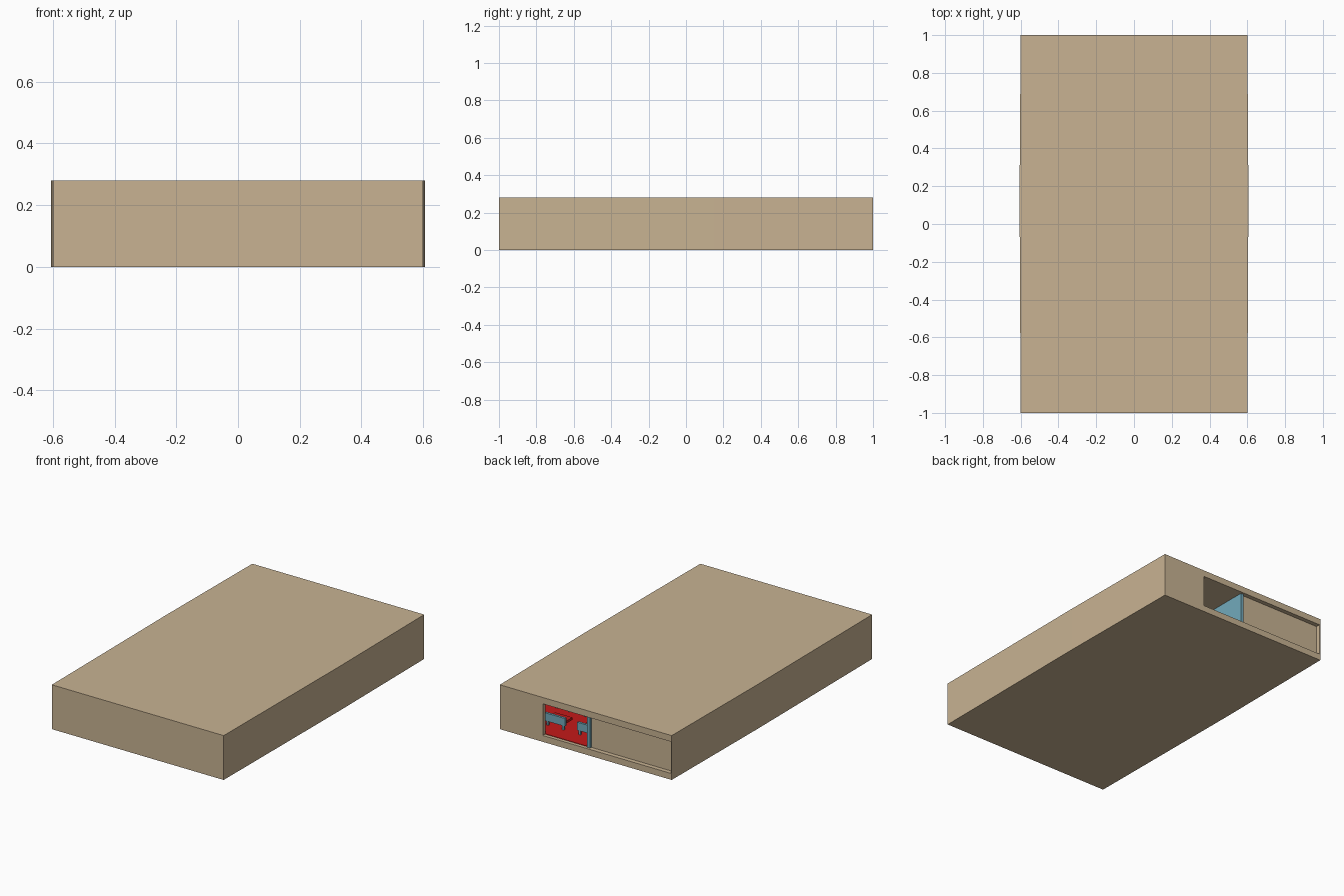
import bpy, bmesh

if "Cube" in bpy.data.objects:
    bpy.data.objects.remove(bpy.data.objects["Cube"])


def material(name, rgb):
    m = bpy.data.materials.new(name)
    m.diffuse_color = (*rgb, 1)
    m.use_nodes = True
    m.node_tree.nodes["Principled BSDF"].inputs["Base Color"].default_value = m.diffuse_color
    return m


TAN = material("tan_wall", (0.58, 0.45, 0.29))
RED = material("red_carpet", (0.55, 0.01, 0.01))
TEAL = material("teal_paint", (0.17, 0.40, 0.50))


def prism(name, outline, z0, z1, mat):
    """Extrude a plan outline from z0 up to z1."""
    bm = bmesh.new()
    face = bm.faces.new([bm.verts.new((x, y, z0)) for x, y in outline])
    top = bmesh.ops.extrude_face_region(bm, geom=[face])["geom"]
    verts = [v for v in top if isinstance(v, bmesh.types.BMVert)]
    bmesh.ops.translate(bm, verts=verts, vec=(0, 0, z1 - z0))
    bmesh.ops.recalc_face_normals(bm, faces=bm.faces)
    me = bpy.data.meshes.new(name)
    bm.to_mesh(me)
    bm.free()
    me.materials.append(mat)
    ob = bpy.data.objects.new(name, me)
    bpy.context.collection.objects.link(ob)
    return ob


def box(name, x, y, z, mat):
    outline = [(x[0], y[0]), (x[1], y[0]), (x[1], y[1]), (x[0], y[1])]
    return prism(name, outline, z[0], z[1], mat)


def cut(target, cutter):
    mod = target.modifiers.new("cut", "BOOLEAN")
    mod.operation = "DIFFERENCE"
    mod.solver = "EXACT"
    mod.object = cutter
    bpy.context.view_layer.objects.active = target
    bpy.ops.object.modifier_apply(modifier=mod.name)
    bpy.data.objects.remove(cutter)


# Outer shell, its long sides bowed out very slightly
shell = prism("building_shell",
              [(-0.6, -1), (0.6, -1), (0.606, 0.15), (0.6, 1), (-0.6, 1), (-0.606, 0.15)],
              0, 0.28, TAN)

# Hollow room and the wide opening in the back wall
cut(shell, box("room_cutter", (-0.595, 0.595), (-0.97, 0.975), (0.04, 0.24), TAN))
cut(shell, box("opening_cutter", (-0.595, 0.30), (0.95, 1.05), (0.04, 0.24), TAN))

# Recessed back panel, dividing wall and carpet
box("back_panel", (-0.595, 0.0), (0.95, 0.972), (0.04, 0.24), TAN)
box("dividing_wall", (-0.02, 0.001), (-0.97, 0.985), (0.04, 0.24), TEAL)
box("carpet", (0.001, 0.595), (-0.97, 0.978), (0.04, 0.043), RED)

# Rows of seats: teal backs and legs, red cushions
for row in range(7):
    y = 0.88 - 0.22 * row
    for col, x in enumerate((0.075, 0.30, 0.50)):
        tag = f"{row}_{col}"
        box("seat_back_" + tag, (x - 0.07, x + 0.07), (y - 0.015, y), (0.07, 0.12), TEAL)
        box("seat_cushion_" + tag, (x - 0.06, x + 0.06), (y - 0.09, y - 0.015), (0.075, 0.09), RED)
        for side in (-1, 1):
            lx = x + side * 0.055
            box(f"seat_leg_{tag}_{side}", (lx - 0.006, lx + 0.006),
                (y - 0.015, y - 0.003), (0.043, 0.07), TEAL)
